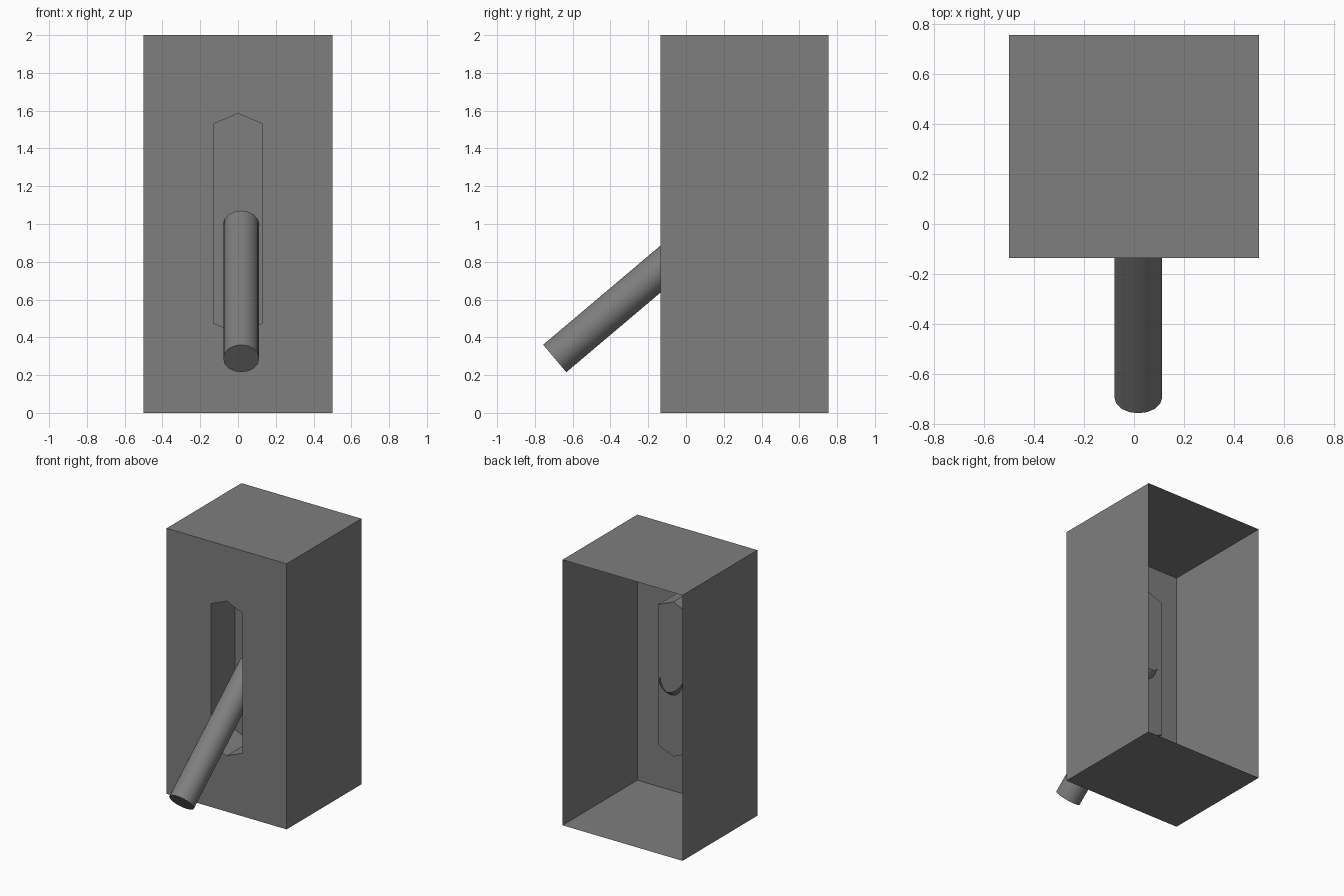
import bpy, bmesh, math
from mathutils import Matrix, Vector

cube = bpy.data.objects.get("Cube")
if cube:
    bpy.data.objects.remove(cube, do_unlink=True)

grey = bpy.data.materials.new("mid_grey")
grey.use_nodes = True
colour = (0.21, 0.21, 0.21, 1)
grey.diffuse_color = colour
grey.node_tree.nodes["Principled BSDF"].inputs["Base Color"].default_value = colour

FRONT, BACK, RECESS = -0.135, 0.755, 0.15


def add_object(name, bm):
    mesh = bpy.data.meshes.new(name)
    bm.to_mesh(mesh)
    bm.free()
    mesh.materials.append(grey)
    obj = bpy.data.objects.new(name, mesh)
    bpy.context.collection.objects.link(obj)
    return obj


def add_loop(bm, outline, y):
    verts = [bm.verts.new((x, y, z)) for x, z in outline]
    edges = [bm.edges.new((a, b)) for a, b in zip(verts, verts[1:] + verts[:1])]
    return verts, edges


def bridge(bm, near, far):
    for i in range(len(near)):
        j = (i + 1) % len(near)
        bm.faces.new((near[i], near[j], far[j], far[i]))


# Housing: open-backed shell with a slotted front and a closed recess
box = [(-0.5, 0), (0.5, 0), (0.5, 2), (-0.5, 2)]
slot = [(-0.13, 0.475), (0, 0.42), (0.13, 0.475),
        (0.13, 1.53), (0, 1.585), (-0.13, 1.53)]
bm = bmesh.new()
box_front, box_edges = add_loop(bm, box, FRONT)
slot_front, slot_edges = add_loop(bm, slot, FRONT)
bmesh.ops.triangle_fill(bm, use_beauty=True, edges=box_edges + slot_edges,
                        normal=(0, -1, 0))
box_back, _ = add_loop(bm, box, BACK)
bridge(bm, box_front, box_back)
slot_back, _ = add_loop(bm, slot, RECESS)
bridge(bm, slot_front, slot_back)
bm.faces.new(slot_back)
bmesh.ops.recalc_face_normals(bm, faces=bm.faces)
# Merge the filled triangles back into flat panels
bmesh.ops.dissolve_limit(bm, angle_limit=0.01, verts=bm.verts, edges=bm.edges)
add_object("housing", bm)

# Lever: round bar sloping down through the slot, its inner end open
low, high = Vector((0.017, -0.695, 0.288)), Vector((0.017, 0.145, 0.998))
axis = high - low
bm = bmesh.new()
bmesh.ops.create_cone(bm, cap_ends=True, segments=16, radius1=0.095,
                      radius2=0.095, depth=axis.length)
top = [f for f in bm.faces if f.normal.z > 0.9]
bmesh.ops.delete(bm, geom=top, context="FACES_ONLY")
turn = Vector((0, 0, 1)).rotation_difference(axis).to_matrix().to_4x4()
bm.transform(Matrix.Translation((low + high) / 2) @ turn)
lever = add_object("lever", bm)

bpy.ops.object.select_all(action="DESELECT")
lever.select_set(True)
bpy.context.view_layer.objects.active = lever
bpy.ops.object.shade_smooth_by_angle(angle=math.radians(35))
